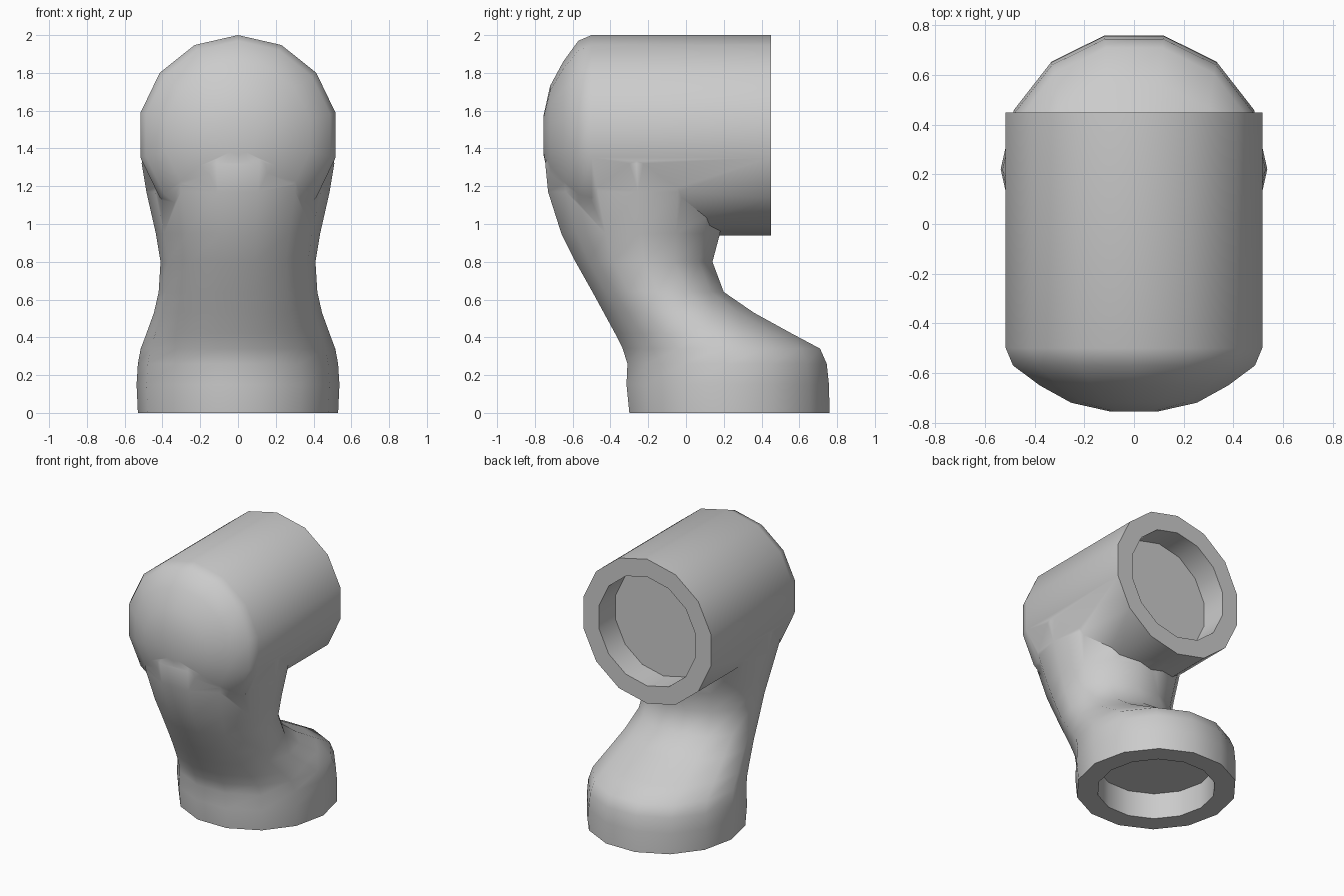
import bpy, bmesh, math
from mathutils import Vector

cube = bpy.data.objects.get("Cube")
if cube:
    bpy.data.objects.remove(cube, do_unlink=True)

SIDES = 14
FLAT = math.cos(math.pi / SIDES)

grey = bpy.data.materials.new("light grey")
grey.use_nodes = True
grey.diffuse_color = (0.6, 0.6, 0.6, 1)
grey.node_tree.nodes["Principled BSDF"].inputs["Base Color"].default_value = (0.6, 0.6, 0.6, 1)


def loft(name, rings):
    """Skin a closed solid over a list of equal point rings."""
    bm = bmesh.new()
    loops = [[bm.verts.new(p) for p in ring] for ring in rings]
    for a, b in zip(loops, loops[1:]):
        for i in range(SIDES):
            j = (i + 1) % SIDES
            bm.faces.new((a[i], a[j], b[j], b[i]))
    bm.faces.new(loops[0][::-1])
    bm.faces.new(loops[-1])
    bmesh.ops.recalc_face_normals(bm, faces=bm.faces)
    mesh = bpy.data.meshes.new(name)
    bm.to_mesh(mesh)
    bm.free()
    mesh.materials.append(grey)
    ob = bpy.data.objects.new(name, mesh)
    bpy.context.collection.objects.link(ob)
    return ob


def neck_ring(z, front, back, half):
    cy, ry = (front + back) / 2, (back - front) / 2 / FLAT
    return [Vector((half * math.cos(t), cy + ry * math.sin(t), z))
            for t in (2 * math.pi * i / SIDES for i in range(SIDES))]


def barrel_ring(y, r):
    return [Vector((r * math.sin(t), y, 1.47 + r * math.cos(t)))
            for t in (2 * math.pi * i / SIDES for i in range(SIDES))]


# Foot socket and leaning neck: height, front y, back y, half width
neck_profile = [
    (0.19, -0.16, 0.62, 0.39), (0.0, -0.16, 0.62, 0.39),
    (0.0, -0.30, 0.76, 0.53), (0.15, -0.315, 0.757, 0.537),
    (0.26, -0.31, 0.745, 0.53), (0.34, -0.335, 0.71, 0.515),
    (0.42, -0.375, 0.56, 0.485), (0.53, -0.435, 0.36, 0.445),
    (0.64, -0.495, 0.20, 0.42), (0.80, -0.585, 0.14, 0.41),
    (0.95, -0.66, 0.18, 0.435), (1.17, -0.73, 0.22, 0.485),
    (1.32, -0.745, 0.22, 0.51), (1.50, -0.70, 0.20, 0.47),
]
elbow = loft("elbow_joint", [neck_ring(*p) for p in neck_profile])

# Horizontal barrel with a domed front and a recessed rear socket: y, radius
barrel_profile = [
    (0.26, 0.40), (0.45, 0.40), (0.45, 0.53), (-0.50, 0.53), (-0.57, 0.50),
    (-0.65, 0.39), (-0.72, 0.26), (-0.755, 0.10),
]
barrel = loft("barrel", [barrel_ring(*p) for p in barrel_profile])

# Fuse the two solids into one shell
union = elbow.modifiers.new("fuse", "BOOLEAN")
union.operation = "UNION"
union.solver = "EXACT"
union.object = barrel
bpy.context.view_layer.objects.active = elbow
elbow.select_set(True)
bpy.ops.object.modifier_apply(modifier="fuse")
bpy.data.objects.remove(barrel, do_unlink=True)

# Smooth skin with crisp socket rims
bpy.ops.object.select_all(action="DESELECT")
elbow.select_set(True)
bpy.ops.object.shade_smooth_by_angle(angle=math.radians(45))
